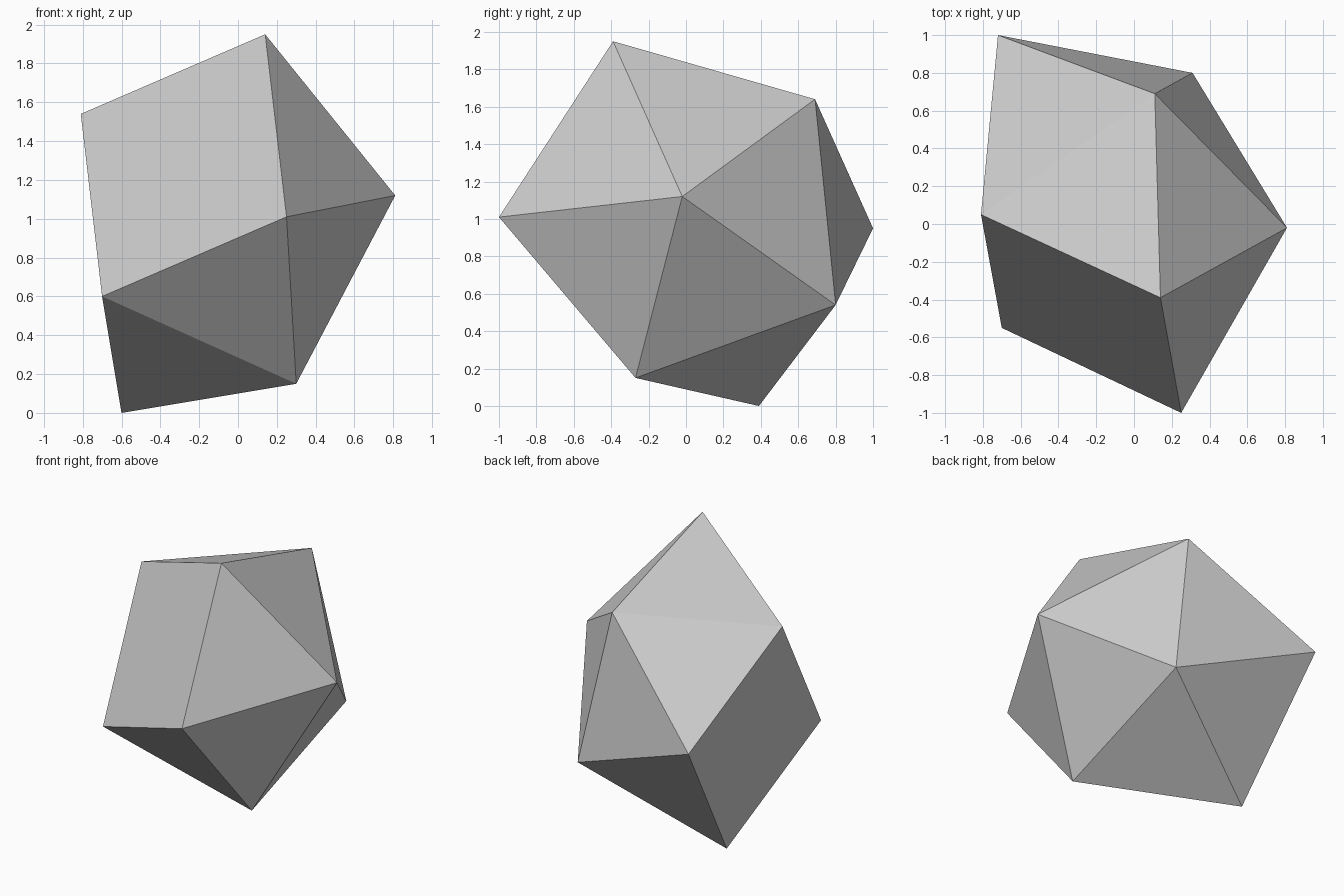
import bpy
import bmesh

cube = bpy.data.objects.get("Cube")
if cube:
    bpy.data.objects.remove(cube, do_unlink=True)

# Corners of the solid: two adjoining squares capped by twelve triangles
square_ridge = [(-0.81, 0.05, 1.54), (-0.70, -0.55, 0.60)]
square_ends = [(0.14, -0.39, 1.95), (0.25, -1.00, 1.01),
               (-0.72, 1.00, 0.95), (-0.60, 0.39, 0.00)]
crown = [(0.81, -0.02, 1.12), (0.11, 0.69, 1.64),
         (0.31, 0.80, 0.54), (0.30, -0.27, 0.15)]

# Wrap the corners in a convex skin
bm = bmesh.new()
for co in square_ridge + square_ends + crown:
    bm.verts.new(co)
bmesh.ops.convex_hull(bm, input=bm.verts[:])

# Merge the flat triangle pairs back into squares
bmesh.ops.dissolve_limit(bm, angle_limit=0.1, verts=bm.verts[:], edges=bm.edges[:])
bmesh.ops.recalc_face_normals(bm, faces=bm.faces[:])

mesh = bpy.data.meshes.new("faceted_solid")
bm.to_mesh(mesh)
bm.free()
solid = bpy.data.objects.new("faceted_solid", mesh)
bpy.context.collection.objects.link(solid)

# Plain grey, flat shaded
grey = bpy.data.materials.new("light_grey")
grey.use_nodes = True
color = (0.6, 0.6, 0.6, 1.0)
grey.diffuse_color = color
grey.node_tree.nodes["Principled BSDF"].inputs["Base Color"].default_value = color
mesh.materials.append(grey)
mesh.shade_flat()
